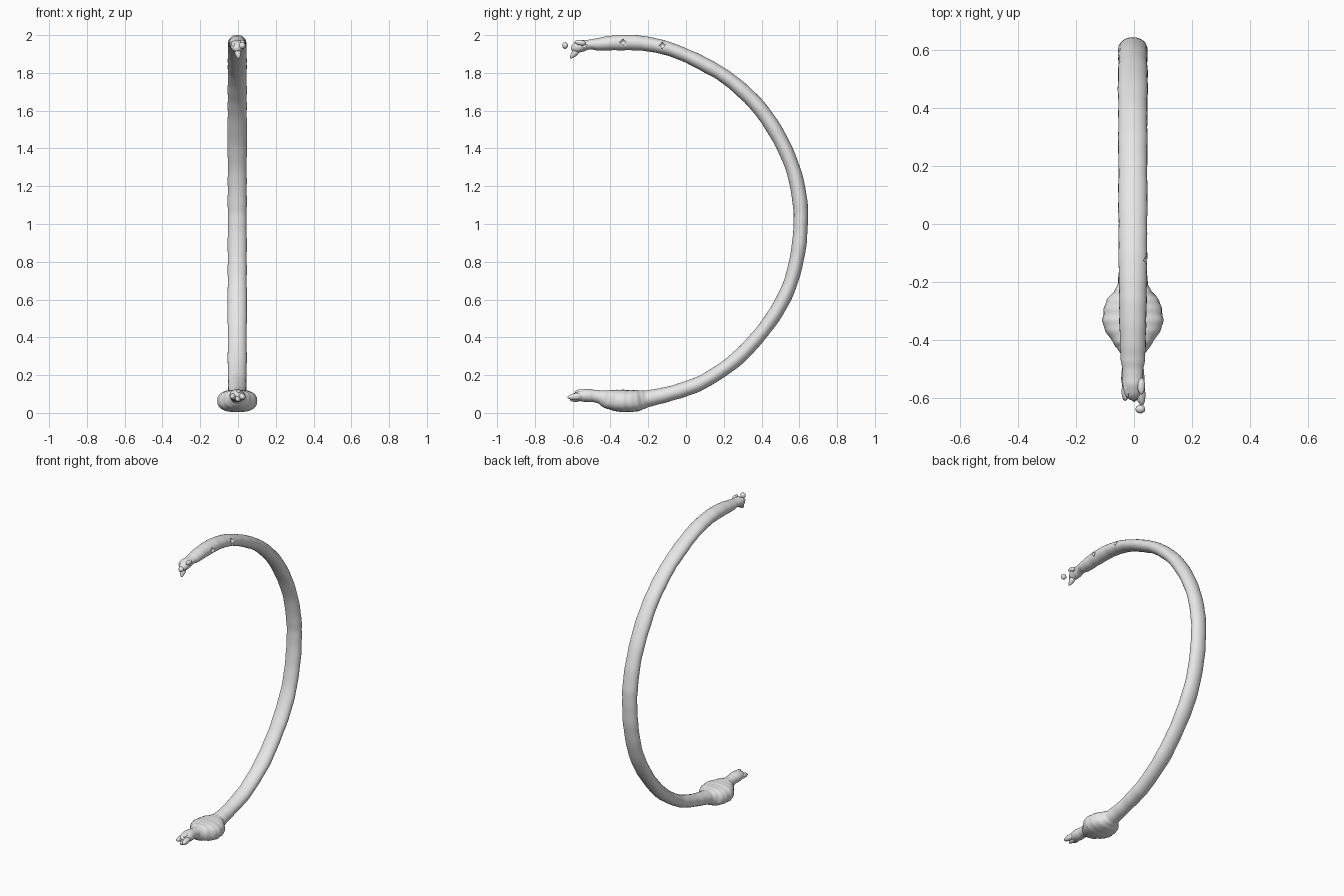
import bpy, bmesh, math
from mathutils import Vector

grey = bpy.data.materials.new("light_grey")
grey.diffuse_color = (0.8, 0.8, 0.8, 1)


def finish(name, bm):
    bmesh.ops.recalc_face_normals(bm, faces=bm.faces)
    me = bpy.data.meshes.new(name)
    bm.to_mesh(me)
    bm.free()
    for p in me.polygons:
        p.use_smooth = True
    me.materials.append(grey)
    ob = bpy.data.objects.new(name, me)
    bpy.context.collection.objects.link(ob)
    return ob


def spline(pts, steps):
    """Catmull-Rom through tuples of any length."""
    out = []
    v = [Vector(p) for p in pts]
    for i in range(len(v) - 1):
        a, b, c, d = v[max(i - 1, 0)], v[i], v[i + 1], v[min(i + 2, len(v) - 1)]
        for s in range(steps):
            t = s / steps
            out.append(0.5 * (2 * b + (c - a) * t + (2 * a - 5 * b + 4 * c - d) * t * t
                              + (3 * b - a - 3 * c + d) * t ** 3))
    out.append(v[-1])
    return out


def sweep(name, pts, steps=6, sides=24, wobble=0.0):
    """Elliptical tube; each point is (y, z, half width in x, half thickness)."""
    path = spline(pts, steps)
    bm = bmesh.new()
    rings = []
    for i, p in enumerate(path):
        t = path[min(i + 1, len(path) - 1)] - path[max(i - 1, 0)]
        ty, tz = Vector((t[0], t[1])).normalized()
        w = 1 + wobble * math.sin(i * 0.9) * math.sin(i * 0.37)
        power = 0.8 if p[2] > 0.06 else 1.0
        ring = []
        for k in range(sides):
            a = 2 * math.pi * k / sides
            c, s = math.cos(a), math.sin(a)
            c = math.copysign(abs(c) ** power, c)
            s = math.copysign(abs(s) ** power, s)
            n = s * p[3] * w
            ring.append(bm.verts.new((-0.004 + c * p[2] * w, p[0] - tz * n, p[1] + ty * n)))
        rings.append(ring)
    for r, q in zip(rings, rings[1:]):
        for k in range(sides):
            bm.faces.new((r[k], r[(k + 1) % sides], q[(k + 1) % sides], q[k]))
    bm.faces.new(rings[0])
    bm.faces.new(rings[-1])
    return finish(name, bm)


def stub(name, a, b, r1, r2):
    """Short ragged prong between two points."""
    a, b = Vector(a), Vector(b)
    bm = bmesh.new()
    bmesh.ops.create_uvsphere(bm, u_segments=10, v_segments=7, radius=1)
    q = (b - a).to_track_quat('Z', 'Y')
    for v in bm.verts:
        r = r1 + (r2 - r1) * (v.co.z + 1) / 2
        l = (b - a).length / 2
        v.co = (a + b) / 2 + q @ Vector((v.co.x * r, v.co.y * r, v.co.z * l))
    return finish(name, bm)


# curved body with the flattened bulb near its lower end
body = sweep("curved_tube", [
    (-0.60, 1.915, 0.012, 0.012), (-0.585, 1.93, 0.028, 0.027), (-0.55, 1.943, 0.036, 0.030),
    (-0.51, 1.950, 0.036, 0.026), (-0.46, 1.952, 0.042, 0.033), (-0.38, 1.959, 0.046, 0.040),
    (-0.28, 1.960, 0.047, 0.040), (-0.20, 1.952, 0.049, 0.039), (-0.10, 1.930, 0.049, 0.036),
    (0.00, 1.892, 0.050, 0.036), (0.10, 1.843, 0.050, 0.037), (0.20, 1.785, 0.050, 0.037),
    (0.30, 1.705, 0.050, 0.038), (0.40, 1.600, 0.051, 0.040), (0.50, 1.445, 0.051, 0.039),
    (0.57, 1.280, 0.050, 0.039), (0.603, 1.120, 0.050, 0.039), (0.607, 1.000, 0.050, 0.038),
    (0.593, 0.850, 0.050, 0.038), (0.55, 0.680, 0.051, 0.038), (0.475, 0.530, 0.051, 0.038),
    (0.37, 0.390, 0.050, 0.038), (0.25, 0.270, 0.050, 0.038), (0.10, 0.170, 0.049, 0.038),
    (0.00, 0.128, 0.048, 0.039), (-0.10, 0.098, 0.047, 0.040), (-0.19, 0.078, 0.050, 0.043),
    (-0.23, 0.070, 0.064, 0.050), (-0.27, 0.064, 0.093, 0.057), (-0.32, 0.063, 0.105, 0.059),
    (-0.37, 0.066, 0.094, 0.056), (-0.42, 0.074, 0.062, 0.049), (-0.45, 0.083, 0.040, 0.037),
    (-0.49, 0.090, 0.036, 0.033), (-0.53, 0.092, 0.040, 0.034), (-0.565, 0.090, 0.036, 0.028),
    (-0.59, 0.085, 0.018, 0.018)], wobble=0.03)

# small diamond pits on the right side of the upper end
cut = bmesh.new()
for y, z in ((-0.54, 1.947), (-0.333, 1.962), (-0.125, 1.945)):
    vs = [cut.verts.new((x, y + dy, z + dz)) for x in (0.015, 0.09)
          for dy, dz in ((0.016, 0), (0, 0.016), (-0.016, 0), (0, -0.016))]
    cut.faces.new(vs[:4])
    cut.faces.new(vs[4:])
    for k in range(4):
        j = (k + 1) % 4
        cut.faces.new((vs[k], vs[j], vs[4 + j], vs[4 + k]))
cutter = finish("pit_cutter", cut)
cutter.hide_render = True
cutter.hide_set(True)
mod = body.modifiers.new("pits", 'BOOLEAN')
mod.operation = 'DIFFERENCE'
mod.object = cutter
mod.solver = 'EXACT'

# ragged prongs at the upper end
stub("upper_prong_low", (-0.004, -0.57, 1.93), (0.004, -0.612, 1.876), 0.024, 0.010)
stub("upper_prong_left", (-0.025, -0.53, 1.955), (-0.022, -0.60, 1.945), 0.018, 0.012)
stub("upper_prong_right", (0.022, -0.53, 1.955), (0.026, -0.59, 1.965), 0.018, 0.012)
stub("upper_loose_nub", (0.022, -0.625, 1.945), (0.022, -0.655, 1.945), 0.018, 0.018)

# ragged prongs at the lower end
stub("lower_prong_left", (-0.02, -0.54, 0.09), (-0.032, -0.612, 0.084), 0.022, 0.014)
stub("lower_prong_right", (0.015, -0.54, 0.09), (0.028, -0.628, 0.082), 0.022, 0.016)
stub("lower_prong_top", (0.0, -0.53, 0.105), (0.004, -0.59, 0.112), 0.020, 0.012)
stub("lower_prong_low", (0.0, -0.55, 0.08), (0.0, -0.615, 0.068), 0.020, 0.012)
